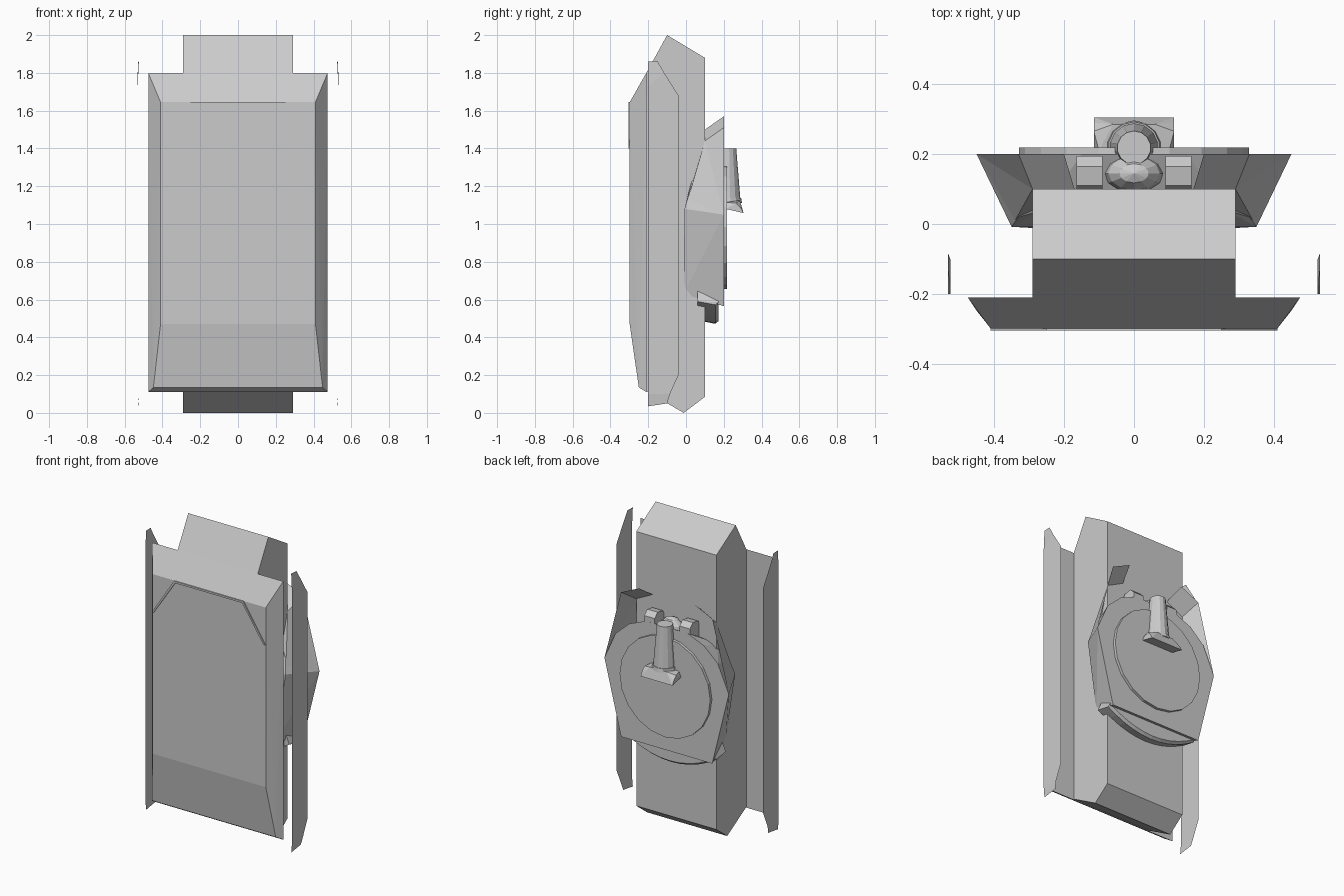
import bpy, bmesh, math
from mathutils import Vector, Matrix

if "Cube" in bpy.data.objects:
    bpy.data.objects.remove(bpy.data.objects["Cube"])


def finish(name, bm):
    me = bpy.data.meshes.new(name)
    bm.to_mesh(me)
    bm.free()
    ob = bpy.data.objects.new(name, me)
    bpy.context.collection.objects.link(ob)
    return ob


def mirror(pts):
    return [(-x, y, z) for x, y, z in pts]


def solid(name, pts):
    """Closed convex part spanned by its corner points."""
    bm = bmesh.new()
    for p in pts:
        bm.verts.new(p)
    bmesh.ops.convex_hull(bm, input=bm.verts[:])
    bmesh.ops.dissolve_limit(bm, angle_limit=math.radians(1), verts=bm.verts[:], edges=bm.edges[:])
    bmesh.ops.recalc_face_normals(bm, faces=bm.faces[:])
    return finish(name, bm)


def sheet(name, pts, faces, inside):
    """Open plate whose faces point away from the inside point."""
    bm = bmesh.new()
    vs = [bm.verts.new(p) for p in pts]
    for f in faces:
        face = bm.faces.new([vs[i] for i in f])
        face.normal_update()
        if face.normal.dot(face.calc_center_median() - Vector(inside)) < 0:
            face.normal_flip()
    return finish(name, bm)


def cone(name, centre, r1, r2, depth, n, along_y=False):
    bm = bmesh.new()
    m = Matrix.Translation(centre)
    if along_y:
        m = m @ Matrix.Rotation(math.pi / 2, 4, 'X')
    bmesh.ops.create_cone(bm, cap_ends=True, segments=n, radius1=r1, radius2=r2, depth=depth, matrix=m)
    return finish(name, bm)


# Lower hull: side profile (y, z) extruded across the width
profile = [(-.1, 2), (.1, 1.88), (.1, .085), (-.012, 0), (-.21, .115), (-.21, 1.8)]
solid("lower_hull", [(s * .29, y, z) for y, z in profile for s in (-1, 1)])

# Upper hull: wide deck with sloped sides
deck = [(.475, -.21, 1.8), (.41, -.298, 1.645), (.41, -.298, .47), (.448, -.25, .135), (.475, -.21, .11)]
solid("upper_hull", deck + mirror(deck))

# Splash strip on the front of the deck, built in three bars
path = [(-.41, 1.4), (-.25, 1.645), (.25, 1.645), (.41, 1.4)]
for i in range(3):
    bar = []
    for x, z in path[i:i + 2]:
        k = .97
        bar += [(x, y, z) for y in (-.305, -.295)]
        bar += [(x * k, y, z - (.012 if abs(x) < .3 else 0)) for y in (-.305, -.295)]
    solid("splash_strip", bar)

# Side skirts: thin plates with slightly bent ends
skirt = [(.525, -.2, 1.86), (.528, -.15, 1.86), (.531, -.115, 1.8), (.531, -.2, 1.73), (.531, -.04, 1.68),
         (.531, -.04, .2), (.531, -.085, .1), (.531, -.2, .1), (.525, -.1, .05), (.525, -.2, .035)]
skirt_faces = [(0, 1, 2, 3), (3, 2, 4, 5, 6, 7), (7, 6, 8, 9)]
for side, pts in (("right", skirt), ("left", mirror(skirt))):
    sheet("side_skirt_" + side, pts, skirt_faces, (0, -.1, 1))

# Turret shell: narrow roof, wide base, thin rear lip
roof = [(.28, -.012, .63), (.35, -.008, 1.08), (.33, .02, 1.17), (.26, .04, 1.27), (.15, .07, 1.3)]
base = [(.33, .2, .565), (.33, .2, .58), (.45, .2, 1.05), (.37, .2, 1.23), (.27, .2, 1.32), (.15, .2, 1.37)]
half = roof + base
solid("turret_shell", half + mirror(half))

# Cheek armour: open plates standing out ahead of the shell
cheek = [(.45, .2, 1.05), (.33, .2, 1.51), (.2, .2, 1.57), (.17, .1, 1.5), (.29, .1, 1.44),
         (.34, .01, 1.13), (.17, .05, 1.28)]
cheek_faces = [(0, 1, 4), (0, 4, 5), (1, 2, 3, 4), (4, 3, 6, 5)]
for side, pts in (("right", cheek), ("left", mirror(cheek))):
    sheet("turret_cheek_" + side, pts, cheek_faces, (0, .25, 1))

# Curved rear bustle
arc = [(.33 * t, .58 - .1 * (1 - t * t)) for t in (-1, -.8, -.6, -.4, -.2, 0, .2, .4, .6, .8, 1)]
bustle = [(x, y, z + dz) for x, z in arc for y, dz in ((.06, .01), (.155, -.008), (.172, .006))]
solid("turret_bustle", bustle + [(s * .3, y, .66) for s in (-1, 1) for y in (.06, .17)])

# Turret ring
cone("turret_ring", (0, .207, .985), .328, .328, .022, 20, True)

# Rounded blocks either side of the gun mount
block = [(x, y, z) for x in (.09, .165) for y, z in
         ((.08, 1.2), (.08, 1.36), (.11, 1.42), (.165, 1.43), (.195, 1.4), (.195, 1.2))]
solid("mount_block_right", block)
solid("mount_block_left", mirror(block))

# Gun mount
bm = bmesh.new()
bmesh.ops.create_uvsphere(bm, u_segments=12, v_segments=6, radius=1,
                          matrix=Matrix.Translation((0, .145, 1.33)) @ Matrix.Diagonal((.085, .055, .09, 1)))
finish("gun_mount", bm)

# Recoil tube with collar and cross block
cone("breech_tube", (0, .218, 1.265), .07, .048, .27, 14)
cone("breech_collar", (0, .218, 1.125), .078, .074, .025, 14)
cross = [(.115, .21, 1.08), (.115, .29, 1.085), (.115, .305, 1.058), (.115, .25, 1.08),
         (.1, .21, 1.115), (.06, .285, 1.125), (.115, .265, 1.11)]
solid("breech_cross_block", cross + mirror(cross))
